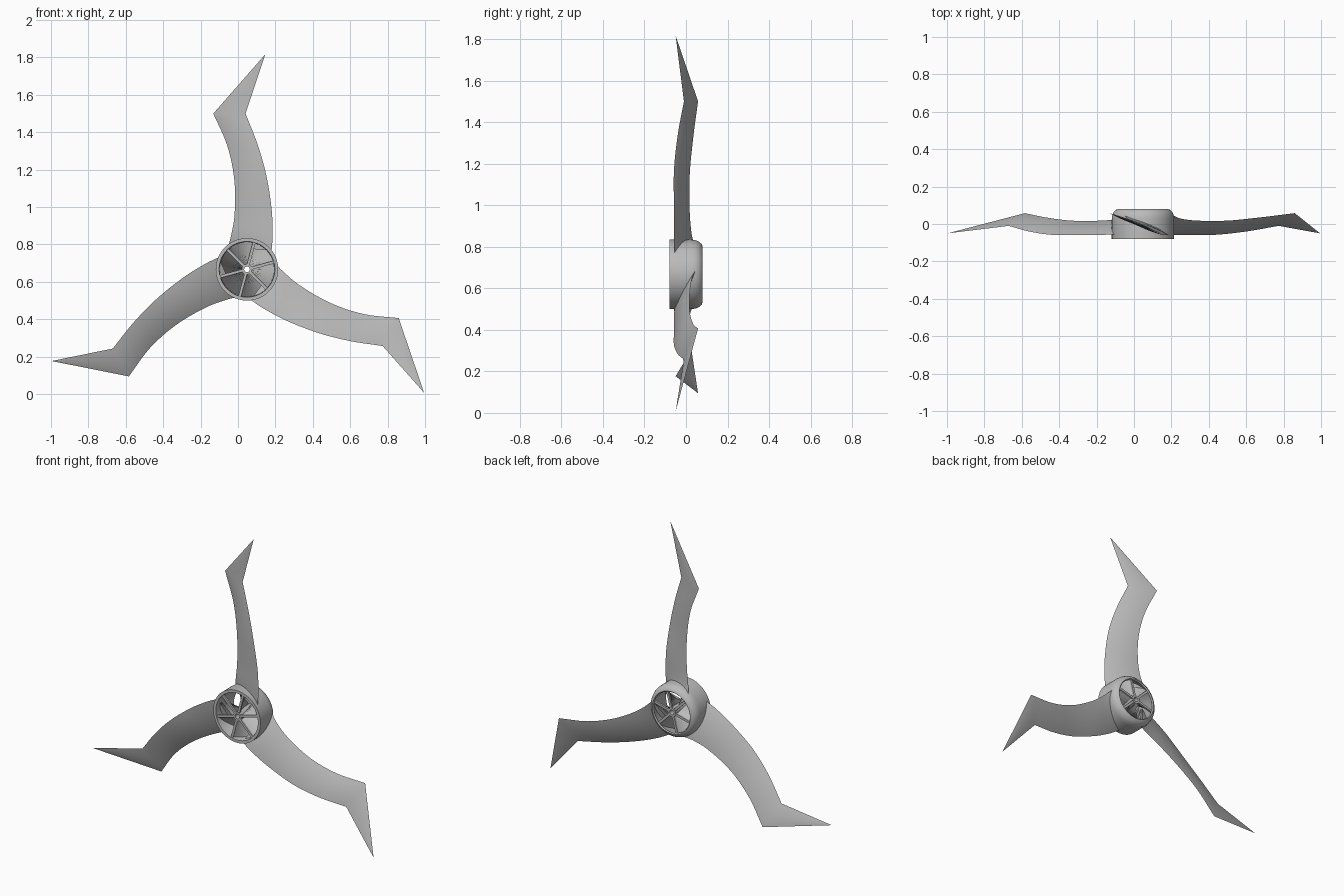
import bpy, bmesh, math
from mathutils import Vector, Matrix

if "Cube" in bpy.data.objects:
    bpy.data.objects.remove(bpy.data.objects["Cube"])

CENTRE = Vector((0.048, 0, 0.667))

grey = bpy.data.materials.new("plain grey")
grey.use_nodes = True
colour = (0.5, 0.5, 0.5, 1)
grey.diffuse_color = colour
grey.node_tree.nodes["Principled BSDF"].inputs["Base Color"].default_value = colour


def finish(bm, name, turn=0.0):
    """Turn the part about the shaft, move it to the hub centre and shade it."""
    bmesh.ops.remove_doubles(bm, verts=bm.verts, dist=1e-5)
    bmesh.ops.recalc_face_normals(bm, faces=bm.faces)
    mesh = bpy.data.meshes.new(name)
    bm.to_mesh(mesh)
    bm.free()
    mesh.transform(Matrix.Translation(CENTRE) @ Matrix.Rotation(turn, 4, 'Y'))
    mesh.materials.append(grey)
    mesh.shade_smooth()
    mesh.set_sharp_from_angle(angle=math.radians(35))
    obj = bpy.data.objects.new(name, mesh)
    bpy.context.collection.objects.link(obj)


def skin(bm, rows, close_rows=False):
    """Join closed loops of points with quads."""
    loops = [[bm.verts.new(p) for p in row] for row in rows]
    pairs = list(zip(loops, loops[1:]))
    if close_rows:
        pairs.append((loops[-1], loops[0]))
    for a, b in pairs:
        n = len(a)
        for i in range(n):
            j = (i + 1) % n
            bm.faces.new((a[i], a[j], b[j], b[i]))
    return loops


def polar(r, angle, y):
    return Vector((r * math.cos(angle), y, r * math.sin(angle)))


def revolve(name, profile, steps):
    bm = bmesh.new()
    rows = [[polar(r, math.tau * k / steps, y) for r, y in profile] for k in range(steps)]
    skin(bm, rows, close_rows=True)
    finish(bm, name)


def spline(points, steps):
    """Smooth curve through the points."""
    pts = [2 * points[0] - points[1]] + points + [2 * points[-1] - points[-2]]
    out = []
    for a, b, c, d in zip(pts, pts[1:], pts[2:], pts[3:]):
        for k in range(steps):
            t = k / steps
            out.append(b + (c - a) * t / 2 + (2 * a - 5 * b + 4 * c - d) * t * t / 2
                       + (3 * b - a - 3 * c + d) * t ** 3 / 2)
    return out + [points[-1]]


# Hub shell, rounded at the back, and the hollow shaft
revolve("hub_shell", [(.167, -.08), (.167, .025), (.165, .045), (.158, .062), (.146, .075),
                      (.134, .08), (.128, .074), (.144, .05), (.147, -.07), (.149, -.08)], 64)
revolve("hub_shaft", [(.028, -.076), (.028, .076), (.015, .076), (.015, -.076)], 24)

# Pitched vanes inside the hub, with flat spokes at both ends
VANES = 6
for v in range(VANES):
    start = math.radians(15) + v * math.tau / VANES
    bm = bmesh.new()
    rows = []
    for k in range(9):
        t = k / 8
        a, y = start + t * math.tau / VANES, -.068 + .134 * t
        rows.append([polar(.022, a, y - .003), polar(.148, a, y - .003),
                     polar(.148, a, y + .003), polar(.022, a, y + .003)])
    ends = skin(bm, rows)
    bm.faces.new(ends[0])
    bm.faces.new(ends[-1])
    finish(bm, f"hub_vane_{v + 1}")

    bm = bmesh.new()
    for y, reach in ((-.069, .15), (.068, .136)):
        size = Matrix.Diagonal((reach - .02, .012, .015, 1))
        place = Matrix.Translation(((reach + .02) / 2, y, 0))
        bmesh.ops.create_cube(bm, size=1, matrix=place @ size)
    finish(bm, f"hub_spokes_{v + 1}", -start)

# Blade edges: trailing (back) and leading (front), from root to corner
trailing = spline([Vector(p) for p in (
    (-.105, .055, .11), (-.085, .03, .18), (-.066, .018, .3),
    (-.068, .018, .48), (-.105, .035, .66), (-.18, .058, .833))], 6)
leading = spline([Vector(p) for p in (
    (.13, -.055, .085), (.137, -.058, .18), (.132, -.058, .32),
    (.104, -.058, .5), (.056, -.04, .67), (-.008, -.01, .833))], 6)
TIP = Vector((.098, -.05, 1.15))
CHORD = 10


def section(back, front, thick, arc=False):
    """Thin lens between the two edges; the root follows the hub wall."""
    chord = front - back
    normal = Vector((chord.y, -chord.x, 0)).normalized()
    ring = []
    for k in range(2 * CHORD):
        s = k / CHORD if k <= CHORD else 2 - k / CHORD
        side = 1 if k <= CHORD else -1
        p = back + chord * s
        if arc:
            p.z = math.sqrt(.155 ** 2 - min(abs(p.x), .15) ** 2)
        ring.append(p + normal * side * thick * 2 * s * (1 - s))
    return ring


for b in range(3):
    bm = bmesh.new()
    count = len(trailing) - 1
    rows = [section(t, l, .026 - .014 * i / count, i == 0)
            for i, (t, l) in enumerate(zip(trailing, leading))]
    # Straight pointed tip beyond the corner
    for f in (.5, .999):
        rows.append(section(trailing[-1].lerp(TIP, f), leading[-1].lerp(TIP, f), .012 * (1 - f)))
    ends = skin(bm, rows)
    bm.faces.new(ends[-1])
    finish(bm, f"blade_{b + 1}", b * math.tau / 3)
